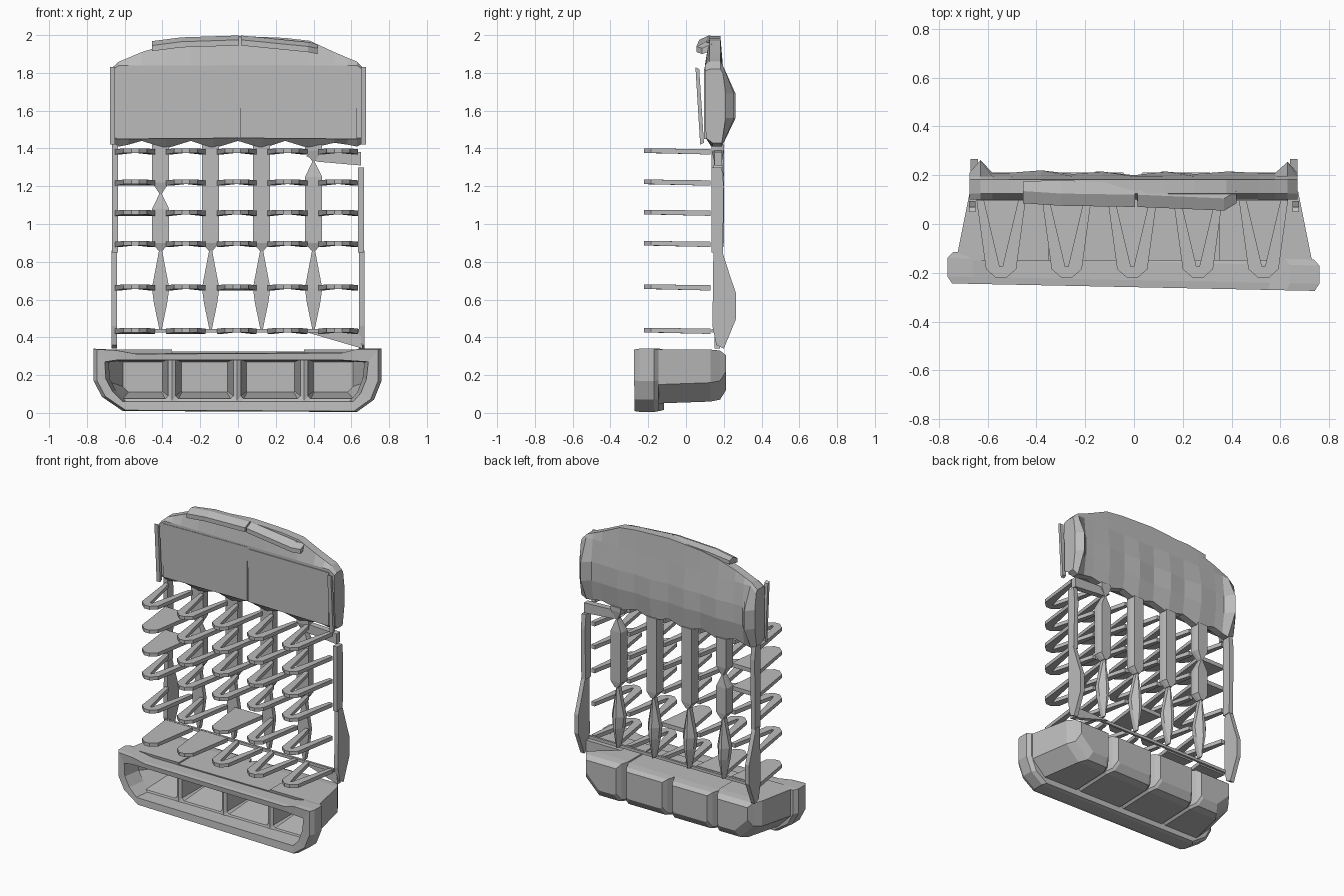
import bpy, bmesh

cube = bpy.data.objects.get("Cube")
if cube:
    bpy.data.objects.remove(cube, do_unlink=True)

grey = bpy.data.materials.new("plain grey")
grey.use_nodes = True
colour = (0.5, 0.5, 0.5, 1)
grey.diffuse_color = colour
grey.node_tree.nodes["Principled BSDF"].inputs["Base Color"].default_value = colour


def loft(name, rings, closed=False):
    """Skin matching rings; cap the ends, or join last to first when closed."""
    bm = bmesh.new()
    loops = [[bm.verts.new(p) for p in ring] for ring in rings]
    n = len(loops[0])
    pairs = list(zip(loops, loops[1:]))
    if closed:
        pairs.append((loops[-1], loops[0]))
    else:
        bm.faces.new(loops[0])
        bm.faces.new(loops[-1])
    for a, b in pairs:
        for i in range(n):
            j = (i + 1) % n
            bm.faces.new((a[i], a[j], b[j], b[i]))
    bmesh.ops.recalc_face_normals(bm, faces=bm.faces)
    mesh = bpy.data.meshes.new(name)
    bm.to_mesh(mesh)
    bm.free()
    mesh.materials.append(grey)
    ob = bpy.data.objects.new(name, mesh)
    bpy.context.collection.objects.link(ob)


def slab_y(name, outline, y0, y1):
    """Extrude an xz outline between two depths."""
    loft(name, [[(x, y, z) for x, z in outline] for y in (y0, y1)])


def slab_x(name, outline, x0, x1):
    """Extrude a yz outline between two x positions."""
    loft(name, [[(x, y, z) for y, z in outline] for x in (x0, x1)])


# Base: rounded front frame, slightly skewed at the front
outer = [(-.765, .34), (-.765, .17), (-.72, .085), (-.61, .01), (.63, .005), (.72, .07),
         (.76, .17), (.76, .34), (.64, .34), (.56, .32), (-.55, .315), (-.66, .335)]
inner = [(-.705, .27), (-.70, .18), (-.665, .115), (-.61, .06), (.61, .06), (.65, .105),
         (.68, .18), (.69, .27), (.62, .275), (.54, .28), (-.55, .28), (-.64, .28)]


def frame_ring(outline, scale, depth):
    return [(x * scale, depth - .255 - .02 * x, .18 + (z - .18) * scale) for x, z in outline]


loft("base_front_frame", [frame_ring(outer, .975, -.004), frame_ring(outer, 1, .025),
                          frame_ring(outer, 1, .10), frame_ring(outer, .97, .125),
                          frame_ring(inner, .97, .125), frame_ring(inner, 1, 0)], closed=True)


# Base: four hollow buckets with tapered backs
def bucket_ring(x0, x1, z0, z1, y, c0, c1):
    return [(x0, y, z1), (x0, y, z0 + c0), (x0 + c0, y, z0),
            (x1 - c1, y, z0), (x1, y, z0 + c1), (x1, y, z1)]


edges = [-.73, -.35, -.005, .35, .73]
for i, (a, b) in enumerate(zip(edges, edges[1:])):
    c0, c1 = (.1 if i == 0 else .015), (.1 if i == 3 else .015)
    l, r = (.07 if i == 0 else 0), (.07 if i == 3 else 0)
    top = .335 if i in (0, 3) else .325
    loft(f"base_bucket_{i + 1}", [
        bucket_ring(a + .05 + l, b - .05 - r, .11, .27, .11, c0 * .3, c1 * .3),
        bucket_ring(a + .02, b - .02, .075, .285, -.14, c0, c1),
        bucket_ring(a, b, .05, top, -.15, c0, c1),
        bucket_ring(a + l * .8, b - r * .8, .06, top, .13, c0, c1),
        bucket_ring(a + .02 + l, b - .02 - r, .07, top - .005, .18, c0, c1),
        bucket_ring(a + .04 + l, b - .04 - r, .12, .305, .212, c0, c1)])

# Header: arched body lofted sideways, ridged along the back
stations = [(-.675, 1.43, 1.82, .21), (-.63, 1.41, 1.86, .262), (-.58, 1.42, 1.88, .21),
            (-.51, 1.44, 1.91, .21), (-.38, 1.40, 1.95, .22), (-.25, 1.44, 1.975, .205),
            (-.13, 1.40, 1.985, .215), (0, 1.44, 1.995, .20), (.13, 1.40, 1.99, .215),
            (.25, 1.44, 1.985, .205), (.38, 1.40, 1.97, .215), (.51, 1.43, 1.91, .21),
            (.58, 1.42, 1.88, .21), (.63, 1.41, 1.86, .255), (.67, 1.43, 1.82, .21)]
loft("header_body", [[(x, .105, 1.455), (x, .14, low), (x, .19, low), (x, back, 1.56),
                      (x, back, 1.69), (x, .195, min(1.84, top - .02)), (x, .182, top),
                      (x, .125, top), (x, .10, min(1.84, top - .01))]
                     for x, low, top, back in stations])
slab_y("header_front_panel_left", [(-.645, 1.45), (0, 1.455), (0, 1.83), (-.645, 1.82)], .097, .12)
slab_y("header_front_panel_right", [(.012, 1.455), (.63, 1.45), (.63, 1.82), (.012, 1.82)], .095, .12)

# Header: leaning top strips and thin side blades
for name, points in (
        ("left", [(-.455, .085, 1.945, .175), (-.3, .075, 1.965, .18), (.005, .07, 1.975, .165)]),
        ("right", [(.015, .07, 1.975, .17), (.37, .055, 1.94, .15), (.42, .085, 1.93, .15)])):
    loft("header_top_strip_" + name,
         [[(x, y, z - .03), (x, y, z), (x, y + .05, z + .023), (x, back, z + .015),
           (x, back, z - .01)] for x, y, z, back in points])
for side, name in ((-1, "right"), (1, "left")):
    slab_x("header_blade_" + name, [(.05, 1.83), (.07, 1.82), (.095, 1.43), (.075, 1.42)],
           side * .65, side * .677)


# Back posts: width varies along the height, pinched above a diamond foot
def post(name, x, sections, ridge):
    loft(name, [[(x - w, y0, z), (x + w, y0, z), (x + w, y0 + .03, z), (x + w * ridge, y1, z),
                 (x - w * ridge, y1, z), (x - w, y0 + .03, z)] for z, w, y0, y1 in sections])


top_pinch = {0: 1.16, 3: 1.33}
for i, x in enumerate((-.41, -.145, .125, .40)):
    sections = [(1.42, .045, .135, .2)]
    if i in top_pinch:
        p = top_pinch[i]
        sections += [(p + .06, .045, .135, .2), (p, .006, .15, .19), (p - .08, .045, .135, .2)]
    sections += [(.90, .045, .135, .2), (.86, .012, .15, .195)]
    post(f"back_post_{i + 1}", x, sections, .85)
    post(f"back_post_foot_{i + 1}", x, [(.86, .008, .15, .19), (.66, .046, .145, .215),
                                        (.58, .035, .145, .215), (.44, .006, .15, .19)], .25)

# Side posts with bulged lower ends
for side, name, high in ((-1, "right", 1.43), (1, "left", 1.30)):
    slab_x("side_post_" + name, [(.135, .85), (.195, .85), (.20, high - .1), (.19, high), (.135, high)],
           side * .635, side * .667)
    slab_x("side_post_foot_" + name, [(.145, .86), (.19, .86), (.235, .72), (.266, .63),
                                      (.266, .5), (.20, .34), (.16, .36), (.14, .46)],
           side * .64, side * .67)

# Small gusset plates on one side and a low back bar
slab_y("upper_gusset", [(.36, 1.36), (.42, 1.39), (.65, 1.38), (.65, 1.31), (.42, 1.33)], .15, .19)
slab_y("lower_gusset", [(.37, .425), (.65, .425), (.66, .34)], .15, .18)
slab_y("lower_back_bar", [(-.65, .425), (.64, .425), (.64, .445), (-.65, .445)], .135, .15)


# Display prongs: pointed V loops rising slightly to the tip, a few of them solid
def prong(name, x, z, solid):
    outline = [(-.105, .13), (-.062, -.185), (-.02, -.222),
               (.02, -.222), (.062, -.185), (.105, .13)]
    if not solid:
        # the outline returns along the inside of the V
        outline += [(.078, .13), (.006, -.175), (-.006, -.175), (-.078, .13)]
    loft(name, [[(x + px, py, z + side * (.012 if py < 0 else .014) + (.003 if py < 0 else -.003))
                 for px, py in outline] for side in (-1, 1)])


levels = (.435, .665, .895, 1.06, 1.22, 1.385)
solid_prongs = {(0, 0), (1, 0), (2, 1), (0, 3), (0, 4)}
for col in range(5):
    for row, z in enumerate(levels):
        prong(f"prong_{col + 1}_{row + 1}", -.545 + .269 * col, z, (col, row) in solid_prongs)
